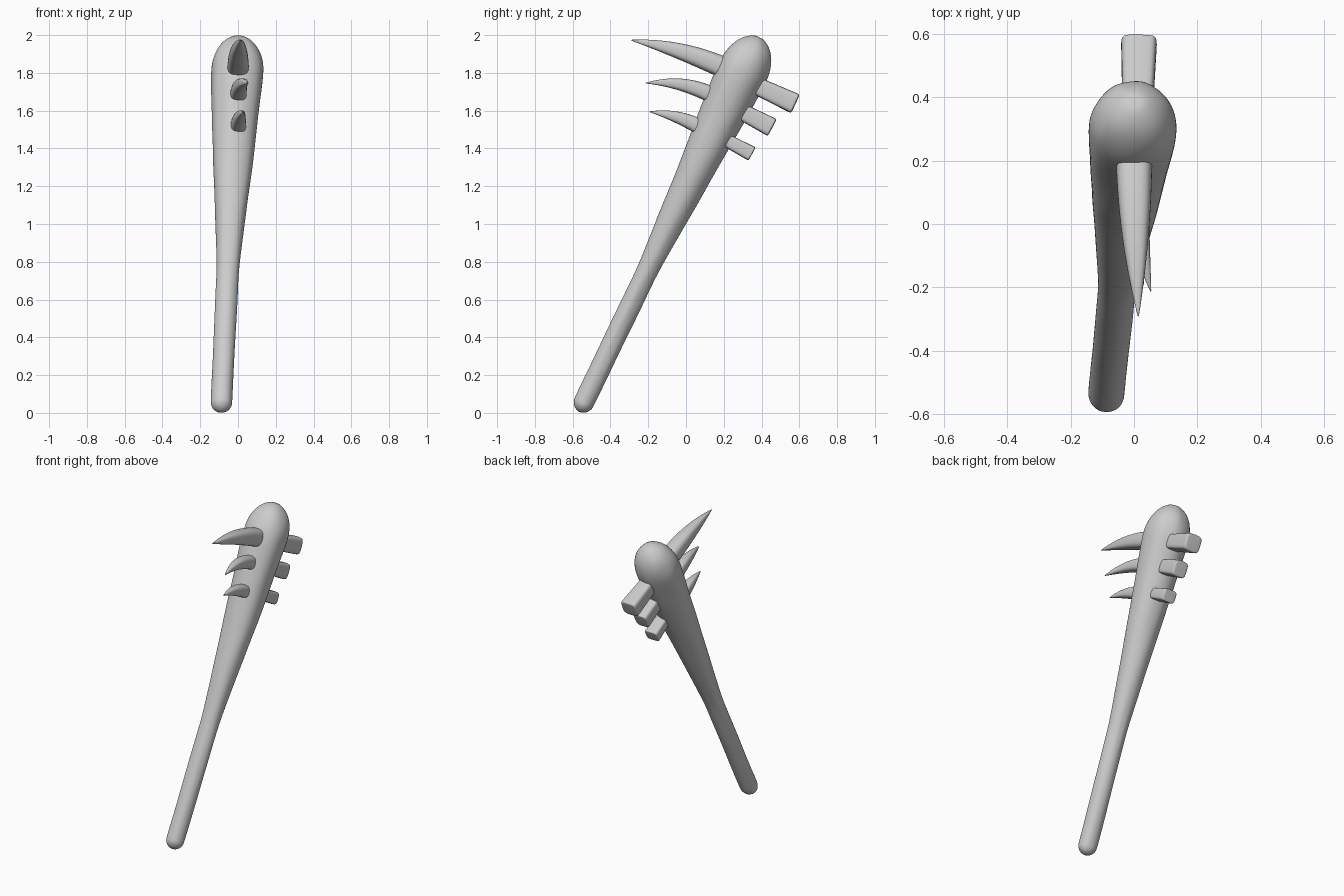
import bpy, bmesh, math, random
from mathutils import Vector

random.seed(4)
old = bpy.data.objects.get("Cube")
if old:
    bpy.data.objects.remove(old)

grey = bpy.data.materials.new("light grey")
grey.use_nodes = True
colour = (0.6, 0.6, 0.6, 1)
grey.diffuse_color = colour
grey.node_tree.nodes["Principled BSDF"].inputs["Base Color"].default_value = colour


def signed_power(value, power):
    return math.copysign(abs(value) ** power, value)


def loft(name, centres, widths, depths, sides=12, power=1.0, rough=0.0):
    """Skin rings set square to a path; a low power makes the rings boxy."""
    bm = bmesh.new()
    rings = []
    bumps = [0.0] * sides
    last = len(centres) - 1
    for i, centre in enumerate(centres):
        path = (centres[min(i + 1, last)] - centres[max(i - 1, 0)]).normalized()
        across = Vector((1, 0, 0))
        across = (across - path * across.dot(path)).normalized()
        deep = path.cross(across)
        ring = []
        for k in range(sides):
            angle = math.tau * (k + 0.5) / sides
            # Each ring keeps part of the last one's bumps, giving a long grain
            bumps[k] = 0.7 * bumps[k] + random.uniform(-rough, rough)
            swell = 1 + bumps[k]
            side = across * widths[i] * signed_power(math.cos(angle), power)
            rise = deep * depths[i] * signed_power(math.sin(angle), power)
            ring.append(bm.verts.new(centre + (side + rise) * swell))
        rings.append(ring)
    for low, high in zip(rings, rings[1:]):
        for k in range(sides):
            after = (k + 1) % sides
            bm.faces.new((low[k], low[after], high[after], high[k]))
    bm.faces.new(rings[0])
    bm.faces.new(rings[-1])
    bmesh.ops.recalc_face_normals(bm, faces=bm.faces)
    for face in bm.faces:
        face.smooth = True
    mesh = bpy.data.meshes.new(name)
    bm.to_mesh(mesh)
    bm.free()
    mesh.materials.append(grey)
    body = bpy.data.objects.new(name, mesh)
    bpy.context.collection.objects.link(body)
    subdivision = body.modifiers.new("smooth", "SUBSURF")
    subdivision.levels = subdivision.render_levels = 2


def dome(distance, length):
    """Elliptical rounding factor at a distance from a rounded end."""
    inset = 1 - min(distance / length, 1)
    return math.sqrt(1 - inset * inset)


# Knobbly wooden club: slim grip, then a steady swell to a rounded head
def club():
    foot, top = Vector((-.09, -.565, .005)), Vector((.005, .39, 1.99))
    length = (top - foot).length
    cap, heel = 0.2, 0.06
    # Rings crowd together where the two ends round off
    arc = [math.sin(math.pi / 2 * k / 5) for k in range(6)]
    stops = [heel * (1 - math.sqrt(1 - s * s)) for s in arc]
    stops[0] = heel / 100
    shaft = length - heel - cap
    stops += [heel + shaft * k / 18 for k in range(1, 18)]
    stops += [length - cap + cap * s for s in arc[:-1]]
    stops += [length - cap / 100]
    centres, radii = [], []
    for stop in stops:
        centre = foot.lerp(top, stop / length)
        swell = 0.057 + 0.078 * max(0, min(centre.z, 1.8) - 0.75)
        centres.append(centre)
        radii.append(swell * dome(stop, heel) * dome(length - stop, cap))
    loft("club_body", centres, [r * 1.04 for r in radii], radii, sides=16, rough=0.03)


# Curved spike on the front, bending once and tapering to a blunt tip
def spike(name, root, bend, tip, width):
    root, bend, tip = Vector(root), Vector(bend), Vector(tip)
    steps = [k / 8 for k in range(8)] + [0.95, 0.99]
    centres = [root.lerp(bend, t).lerp(bend.lerp(tip, t), t) for t in steps]
    radii = [width * (1 - t ** 2.2) for t in steps]
    loft(name, centres, radii, radii, power=0.7)


# Square peg on the back, flaring slightly to a soft-edged end
def peg(name, root, end, width, depth):
    root, end = Vector(root), Vector(end)
    steps = [0, 0.4, 0.8, 0.94, 0.99, 1]
    centres = [root.lerp(end, t) for t in steps]
    flare = [0.8 + 0.2 * t for t in steps]
    flare[-1] = 0.8
    loft(name, centres, [width * f for f in flare], [depth * f for f in flare], power=0.42)


club()
spike("upper_spike", (0, .28, 1.79), (0, 0, 1.93), (.014, -.3, 1.975), .06)
spike("middle_spike", (0, .2, 1.65), (0, 0, 1.77), (.055, -.22, 1.745), .046)
spike("lower_spike", (0, .13, 1.48), (0, -.02, 1.58), (.03, -.2, 1.595), .044)
peg("upper_peg", (.01, .29, 1.77), (.016, .58, 1.636), .058, .056)
peg("middle_peg", (.01, .22, 1.634), (.014, .457, 1.51), .05, .052)
peg("lower_peg", (.01, .15, 1.478), (.01, .35, 1.37), .048, .041)
